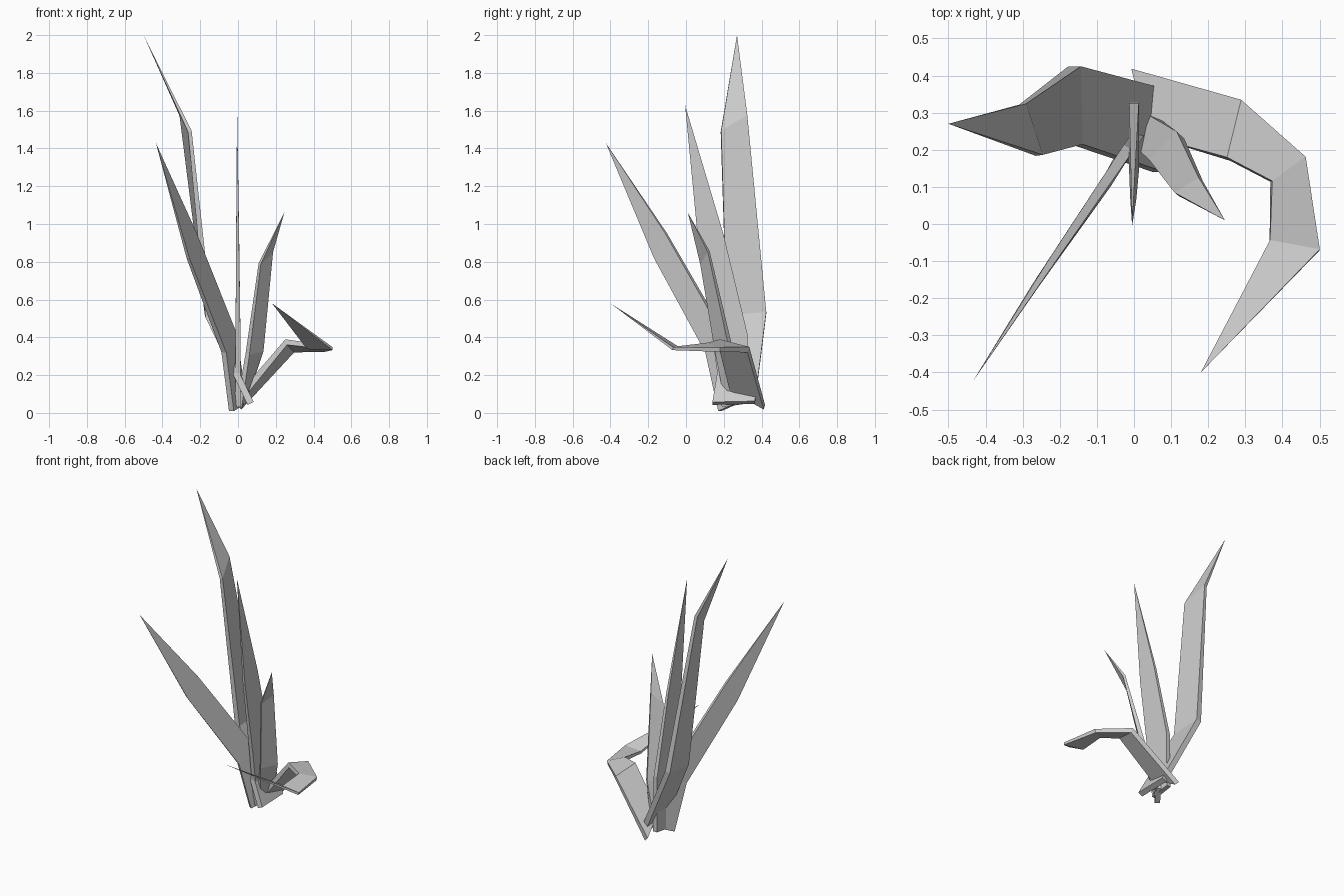
import bpy, bmesh
from mathutils import Vector


def leaf(name, sections, tip, thick):
    """Flat blade: each section is (edge point, other edge point); ends in one tip."""
    pairs = [(Vector(a), Vector(b)) for a, b in sections]
    tip = Vector(tip)
    mids = [(a + b) / 2 for a, b in pairs] + [tip]
    bm = bmesh.new()
    rings = []
    for i, (a, b) in enumerate(pairs):
        ahead = (mids[i + 1] - mids[i]).normalized()
        behind = (mids[i] - mids[i - 1]).normalized() if i else ahead
        n = (b - a).cross(ahead + behind).normalized() * thick[i] / 2
        rings.append([bm.verts.new(p) for p in (a + n, b + n, b - n, a - n)])
    point = bm.verts.new(tip)
    bm.faces.new(rings[0])
    for j in range(4):
        k = (j + 1) % 4
        for r, s in zip(rings, rings[1:]):
            bm.faces.new((r[j], r[k], s[k], s[j]))
        bm.faces.new((rings[-1][j], rings[-1][k], point))
    bmesh.ops.recalc_face_normals(bm, faces=bm.faces)
    mesh = bpy.data.meshes.new(name)
    bm.to_mesh(mesh)
    bm.free()
    obj = bpy.data.objects.new(name, mesh)
    bpy.context.collection.objects.link(obj)


# tallest leaf, leaning left at the back
leaf("tall_leaf", [((0.067, 0.14, 0.05), (0.065, 0.365, 0.055)),
                   ((-0.155, 0.215, 0.51), (-0.16, 0.425, 0.53)),
                   ((-0.255, 0.185, 1.49), (-0.3, 0.323, 1.575))],
     (-0.5, 0.27, 2.0), (0.035, 0.035, 0.02))

# leaf standing on edge, reaching to the front left
leaf("front_left_leaf", [((-0.035, 0.18, 0.01), (0.03, 0.27, 0.05)),
                         ((-0.075, 0.11, 0.32), (-0.015, 0.205, 0.41)),
                         ((-0.265, -0.165, 0.82), (-0.225, -0.105, 0.95))],
     (-0.435, -0.425, 1.43), (0.032, 0.03, 0.018))

# upright leaf in the middle
leaf("middle_leaf", [((0, 0.19, 0.03), (0, 0.33, 0.05)),
                     ((0, 0.14, 0.4), (0, 0.325, 0.42)),
                     ((-0.002, 0.065, 0.9), (-0.002, 0.2, 0.94))],
     (-0.005, -0.005, 1.63), (0.03, 0.026, 0.016))

# short leaf on the right
leaf("short_leaf", [((0.005, 0.215, 0.03), (0.045, 0.295, 0.1)),
                    ((0.05, 0.165, 0.31), (0.125, 0.24, 0.33)),
                    ((0.115, 0.08, 0.79), (0.18, 0.12, 0.855))],
     (0.245, 0.01, 1.06), (0.03, 0.028, 0.016))

# low leaf curling round to the front right
leaf("curled_leaf", [((0.005, 0.415, 0.03), (0.05, 0.235, 0.13)),
                     ((0.293, 0.33, 0.335), (0.255, 0.175, 0.375)),
                     ((0.46, 0.18, 0.335), (0.37, 0.115, 0.36)),
                     ((0.5, -0.07, 0.34), (0.366, -0.045, 0.345))],
     (0.18, -0.4, 0.58), (0.035, 0.032, 0.025, 0.016))
